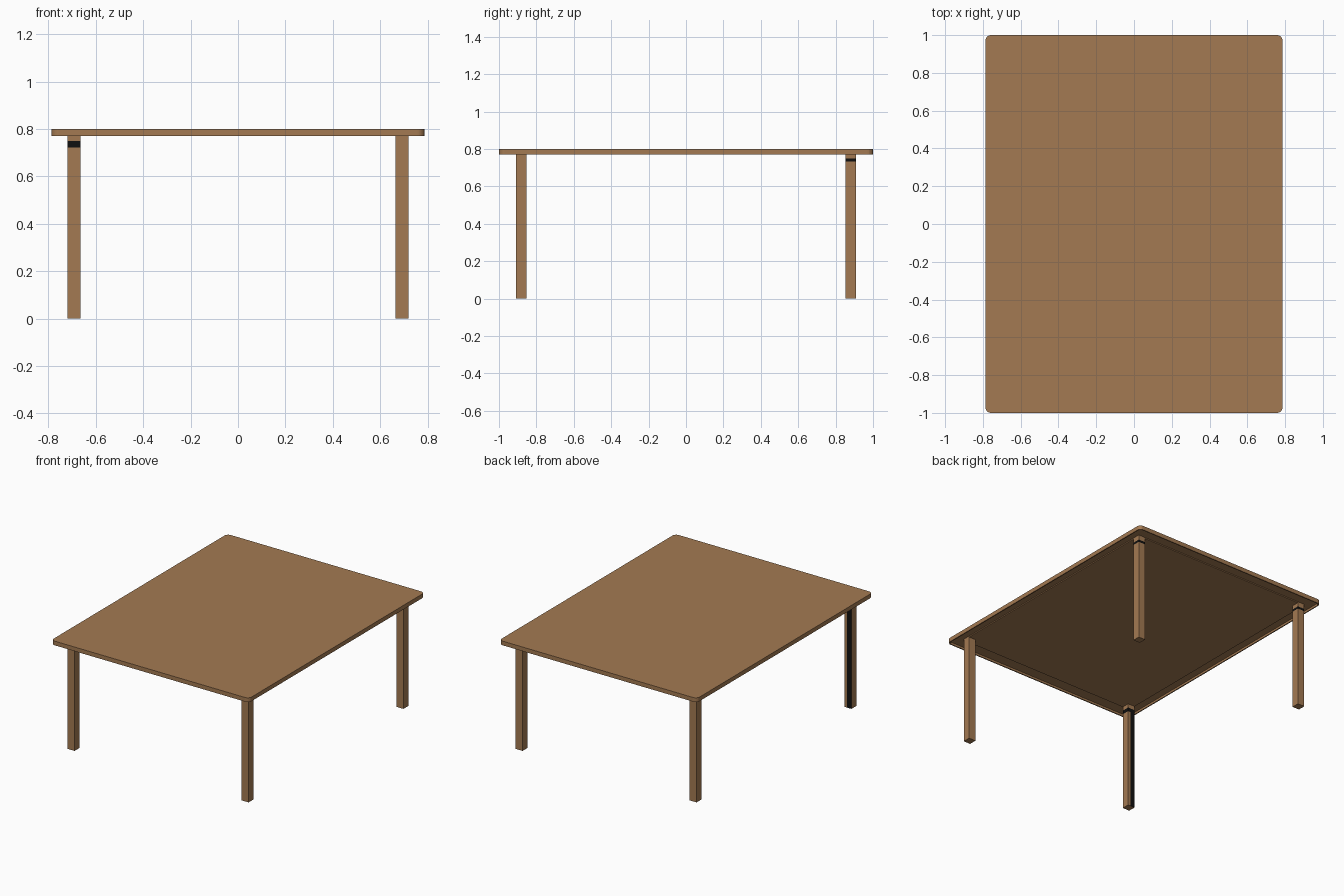
import bpy, bmesh, math
from mathutils import Vector

if "Cube" in bpy.data.objects:
    bpy.data.objects.remove(bpy.data.objects["Cube"])

def material(name, rgb):
    m = bpy.data.materials.new(name)
    m.diffuse_color = (*rgb, 1)
    m.use_nodes = True
    m.node_tree.nodes["Principled BSDF"].inputs["Base Color"].default_value = m.diffuse_color
    return m

wood = material("brown wood", (0.37, 0.195, 0.085))
black = material("black", (0.005, 0.005, 0.005))

def finish(name, bm):
    bmesh.ops.recalc_face_normals(bm, faces=bm.faces)
    me = bpy.data.meshes.new(name)
    bm.to_mesh(me)
    bm.free()
    me.materials.append(wood)
    me.materials.append(black)
    ob = bpy.data.objects.new(name, me)
    bpy.context.collection.objects.link(ob)
    return ob

def rounded_outline(hx, hy, r, seg=5):
    pts = []
    for k, (sx, sy) in enumerate(((1, 1), (-1, 1), (-1, -1), (1, -1))):
        for i in range(seg + 1):
            a = math.pi / 2 * (k + i / seg)
            pts.append((sx * (hx - r) + r * math.cos(a), sy * (hy - r) + r * math.sin(a)))
    return pts

def box(lo, hi):
    bm = bmesh.new()
    bmesh.ops.create_cube(bm, size=1)
    lo, hi = Vector(lo), Vector(hi)
    for v in bm.verts:
        v.co = (lo + hi) / 2 + v.co * (hi - lo)
    return bm

HX, HY, TOP, UNDER = 0.787, 1.0, 0.80, 0.77
LX, LY, LEG = 0.72, 0.908, 0.055

# Table top: rounded slab with a shallow recess underneath
bm = bmesh.new()
rings = []
for inset, z in ((0, TOP), (0, UNDER), (0.008, UNDER), (0.008, 0.785)):
    rings.append([bm.verts.new((x, y, z)) for x, y in
                  rounded_outline(HX - inset, HY - inset, 0.03 - inset)])
n = len(rings[0])
for a, b in zip(rings, rings[1:]):
    for i in range(n):
        bm.faces.new((a[i], a[(i + 1) % n], b[(i + 1) % n], b[i]))
bm.faces.new(rings[0])
bm.faces.new(rings[-1])
finish("table_top", bm)

# Inner panel flush with the outside of the legs
finish("underside_panel", box((-LX, -LY, 0.778), (LX, LY, 0.79)))

# Legs, with a black band on three and a dark strip on one
for sx, sy, name in ((-1, -1, "front_left_leg"), (1, -1, "front_right_leg"),
                     (-1, 1, "back_left_leg"), (1, 1, "back_right_leg")):
    xs = sorted((sx * LX, sx * (LX - LEG)))
    ys = sorted((sy * LY, sy * (LY - LEG)))
    bm = box((xs[0], ys[0], 0), (xs[1], ys[1], 0.785))
    banded = (sx, sy) != (1, -1)
    striped = (sx, sy) == (-1, -1)
    z0, z1 = (0.722, 0.75) if sy < 0 else (0.733, 0.75)
    cuts = []
    if banded:
        cuts += [((0, 0, z0), (0, 0, 1)), ((0, 0, z1), (0, 0, 1))]
    if striped:
        cuts.append(((-0.685, 0, 0), (1, 0, 0)))
    for co, no in cuts:
        bmesh.ops.bisect_plane(bm, geom=bm.verts[:] + bm.edges[:] + bm.faces[:],
                               plane_co=co, plane_no=no)
    bm.normal_update()
    for f in bm.faces:
        c = f.calc_center_median()
        band = banded and z0 < c.z < z1 and abs(f.normal.z) < 0.5
        strip = striped and f.normal.y > 0.5 and c.x < -0.685 and c.z < z1
        f.material_index = int(band or strip)
    finish(name, bm)
